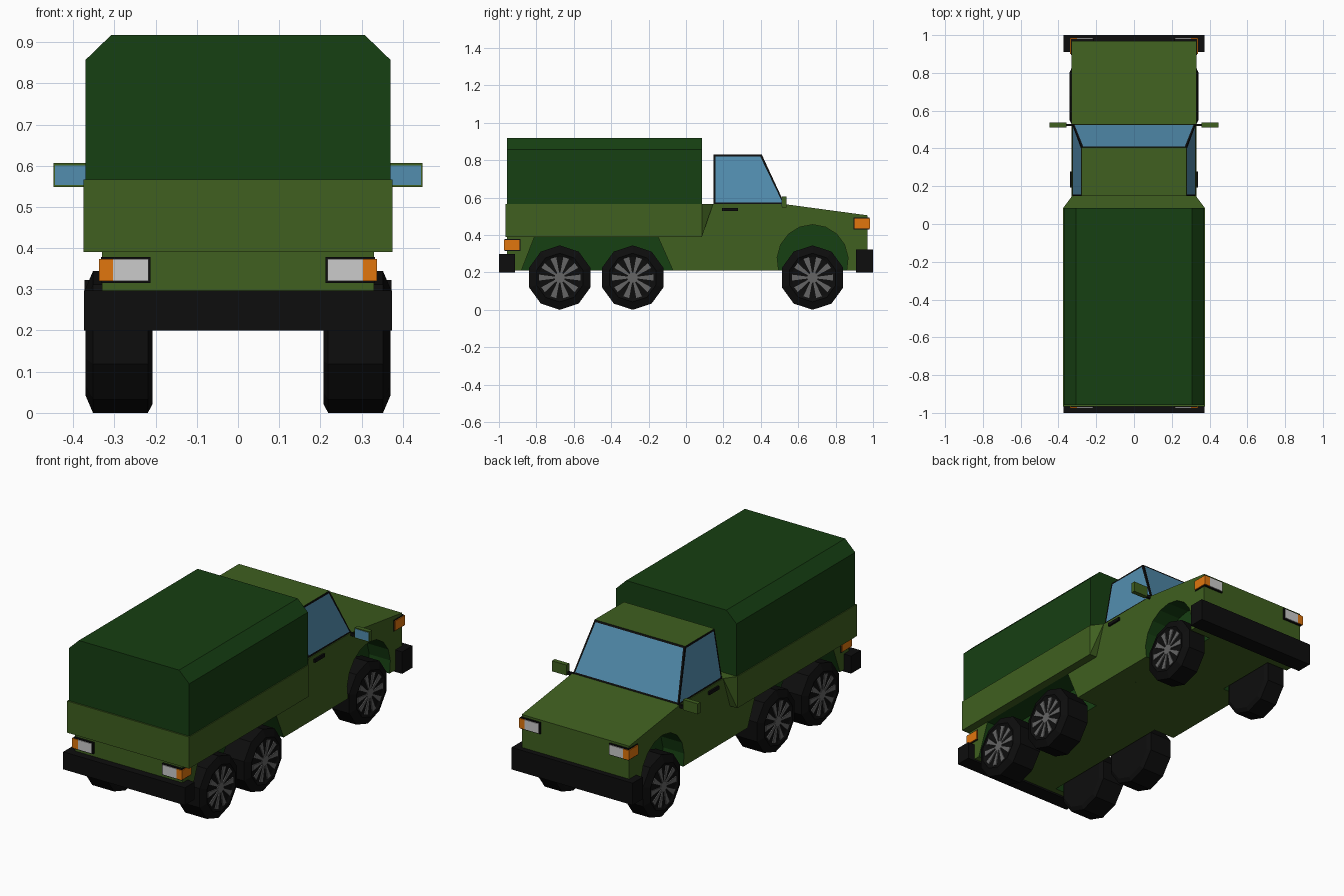
import bpy, bmesh
from math import sin, cos, pi, radians
from mathutils import Vector

if "Cube" in bpy.data.objects:
    bpy.data.objects.remove(bpy.data.objects["Cube"])


def mat(name, r, g, b):
    m = bpy.data.materials.new(name)
    m.diffuse_color = (r, g, b, 1)
    m.use_nodes = True
    m.node_tree.nodes["Principled BSDF"].inputs["Base Color"].default_value = m.diffuse_color
    return m


OLIVE = mat("olive", 0.05, 0.115, 0.014)
CANVAS = mat("dark_green", 0.008, 0.05, 0.006)
BLACK = mat("black", 0.004, 0.004, 0.004)
GLASS = mat("glass", 0.085, 0.27, 0.43)
ORANGE = mat("orange", 0.75, 0.18, 0.004)
LAMP = mat("lamp", 0.55, 0.55, 0.55)
RIM = mat("rim", 0.13, 0.13, 0.13)


def finish(name, bm, *mats):
    bmesh.ops.recalc_face_normals(bm, faces=bm.faces)
    me = bpy.data.meshes.new(name)
    bm.to_mesh(me)
    bm.free()
    for m in mats:
        me.materials.append(m)
    ob = bpy.data.objects.new(name, me)
    bpy.context.collection.objects.link(ob)
    return ob


def hull(name, pts, m):
    bm = bmesh.new()
    for p in pts:
        bm.verts.new(p)
    bmesh.ops.convex_hull(bm, input=bm.verts)
    bmesh.ops.dissolve_limit(bm, angle_limit=0.01, verts=bm.verts, edges=bm.edges)
    return finish(name, bm, m)


def box(name, x, y, z, m):
    return hull(name, [(a, b, c) for a in x for b in y for c in z], m)


def prism(name, prof, axis, lo, hi, mats, alt=()):
    """Extrude a 2D profile along x or y; side faces listed in alt get the second material."""
    bm = bmesh.new()
    rings = [[bm.verts.new((t, a, b) if axis == 'x' else (a, t, b)) for a, b in prof] for t in (lo, hi)]
    n = len(prof)
    for i in range(n):
        j = (i + 1) % n
        f = bm.faces.new((rings[0][i], rings[0][j], rings[1][j], rings[1][i]))
        f.material_index = int(i in alt)
    for r in rings:
        bm.faces.new(r)
    return finish(name, bm, *mats)


# Body sides with open wheel arches, around a narrower core
arch = [(0.677 - 0.19 * cos(a), 0.265 + 0.19 * sin(a))
        for a in [radians(-16.8 + 213.6 * i / 10) for i in range(11)]]
rear_arch = [(-0.88, 0.21), (-0.81, 0.39), (-0.15, 0.39), (-0.07, 0.21)]
upper = [(0.97, 0.21), (0.97, 0.505), (0.525, 0.565), (-0.958, 0.565)]
side = [(-0.958, 0.21)] + rear_arch + arch + upper
arch_faces = {1, 2, 3} | set(range(5, 15))
for s, n in ((1, "right"), (-1, "left")):
    prism(n + "_body_side", side, 'x', s * 0.2, s * 0.33, (OLIVE, CANVAS), arch_faces)
core = prism("body_core", [(-0.958, 0.21)] + upper, 'x', -0.2, 0.2, (OLIVE, CANVAS))
for p in core.data.polygons:
    p.material_index = int(abs(p.normal.x) > 0.9)

# Cargo bed with tapered front corners, and canvas cover
hull("cargo_bed", [(x, y, z) for x in (-0.375, 0.375) for y in (-0.965, 0.085) for z in (0.39, 0.566)]
     + [(-0.33, 0.145, 0.566), (0.33, 0.145, 0.566)], OLIVE)
cover = [(-0.37, 0.566), (-0.37, 0.857), (-0.308, 0.917), (0.308, 0.917), (0.37, 0.857), (0.37, 0.566)]
prism("canvas_cover", cover, 'y', -0.957, 0.085, (CANVAS,))

# Cab with inset windows
bm = bmesh.new()
lo = [bm.verts.new((x, y, 0.565)) for x, y in ((-0.325, 0.147), (0.325, 0.147), (0.325, 0.528), (-0.325, 0.528))]
hi = [bm.verts.new((x, y, 0.83)) for x, y in ((-0.278, 0.147), (0.278, 0.147), (0.278, 0.405), (-0.278, 0.405))]
bm.faces.new(hi)
bm.faces.new(lo[::-1])
walls = [bm.faces.new((lo[i], lo[(i + 1) % 4], hi[(i + 1) % 4], hi[i])) for i in range(4)]
for f in walls[1:]:
    f.material_index = 1
bmesh.ops.recalc_face_normals(bm, faces=bm.faces)
bmesh.ops.inset_individual(bm, faces=walls[1:], thickness=0.014)
for f in walls[1:]:
    f.material_index = 2
finish("cab", bm, OLIVE, BLACK, GLASS)

# Bumpers
box("front_bumper", (-0.372, 0.372), (0.91, 1.0), (0.2, 0.322), BLACK)
box("rear_bumper", (-0.374, 0.374), (-1.0, -0.915), (0.2, 0.297), BLACK)

# Lamps, door handles and mirrors on both sides
for s, n in ((1, "right"), (-1, "left")):
    for end, y0, y1, z0, z1 in (("front", 0.9, 0.984, 0.435, 0.488), ("rear", -0.89, -0.974, 0.32, 0.373)):
        d = 0.004 if y1 > 0 else -0.004
        box(f"{n}_{end}_lamp_trim", (s * 0.212, s * 0.333), (y0 - d, y1 - d), (z0 - 0.005, z1 + 0.005), BLACK)
        box(f"{n}_{end}_lamp", (s * 0.217, s * 0.303), (y1 - 4 * d, y1), (z0, z1), LAMP)
        box(f"{n}_{end}_indicator", (s * 0.303, s * 0.338), (y0, y1), (z0, z1), ORANGE)
    box(n + "_door_handle", (s * 0.32, s * 0.34), (0.192, 0.278), (0.527, 0.545), BLACK)
    box(n + "_mirror_arm", (s * 0.315, s * 0.37), (0.518, 0.53), (0.55, 0.567), BLACK)
    box(n + "_mirror", (s * 0.358, s * 0.448), (0.512, 0.537), (0.548, 0.606), OLIVE)
    box(n + "_mirror_glass", (s * 0.362, s * 0.444), (0.51, 0.52), (0.553, 0.601), GLASS)


# Ten-sided tyres with a dished face and tapered spokes
def wheel(name, s, y, inner, outer):
    c, R, N = 0.172, 0.172, 10
    bm = bmesh.new()
    prof = [(inner, 0.15), (inner + 0.012, R), (outer - 0.018, R), (outer, 0.13), (outer - 0.008, 0.112)]
    rings = [[bm.verts.new((s * x, y + r * sin(2 * pi * i / N), c + r * cos(2 * pi * i / N)))
              for i in range(N)] for x, r in prof]
    for a, b in zip(rings, rings[1:]):
        for i in range(N):
            j = (i + 1) % N
            bm.faces.new((a[i], a[j], b[j], b[i]))
    bm.faces.new(rings[0])
    bm.faces.new(rings[-1])
    finish(name + "_tyre", bm, BLACK)
    bm = bmesh.new()
    shapes = [[(0.028 * sin(2 * pi * i / N), 0.028 * cos(2 * pi * i / N)) for i in range(N)]]
    for k in range(N):
        a = 2 * pi * (k + 0.5) / N
        shapes.append([(r * sin(a) + w * cos(a), r * cos(a) - w * sin(a))
                       for r, w in ((0.026, -0.005), (0.11, -0.016), (0.11, 0.016), (0.026, 0.005))])
    for shp in shapes:
        f = bm.faces.new([bm.verts.new((s * (outer - 0.012), y + a, c + b)) for a, b in shp])
        ext = bmesh.ops.extrude_face_region(bm, geom=[f])["geom"]
        bmesh.ops.translate(bm, vec=Vector((s * 0.01, 0, 0)), verts=[v for v in ext if isinstance(v, bmesh.types.BMVert)])
    finish(name + "_rim", bm, RIM)


for s, n in ((1, "right"), (-1, "left")):
    wheel(n + "_front_wheel", s, 0.677, 0.207, 0.342)
    wheel(n + "_middle_wheel", s, -0.285, 0.207, 0.37)
    wheel(n + "_rear_wheel", s, -0.675, 0.207, 0.37)
